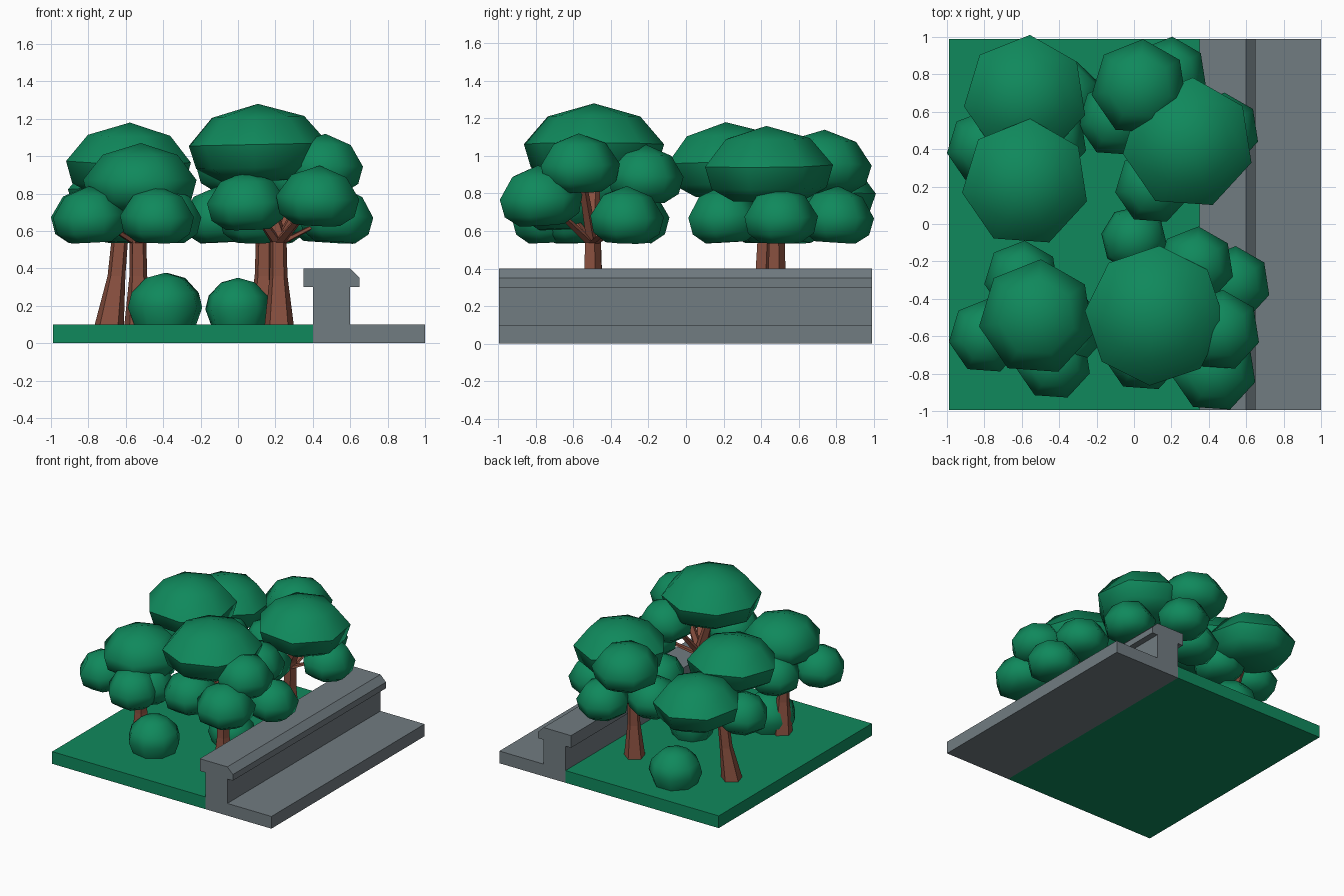
import bpy, bmesh, math
from mathutils import Vector, Matrix

if "Cube" in bpy.data.objects:
    bpy.data.objects.remove(bpy.data.objects["Cube"])


def material(name, rgb):
    m = bpy.data.materials.new(name)
    m.diffuse_color = (*rgb, 1)
    m.use_nodes = True
    m.node_tree.nodes["Principled BSDF"].inputs["Base Color"].default_value = m.diffuse_color
    return m


GREEN = material("leaf_green", (0.005, 0.25, 0.107))
GREY = material("stone_grey", (0.165, 0.20, 0.22))
BROWN = material("bark_brown", (0.25, 0.08, 0.05))


def finish(bm, name, mat, smooth=None):
    bmesh.ops.recalc_face_normals(bm, faces=bm.faces)
    me = bpy.data.meshes.new(name)
    bm.to_mesh(me)
    bm.free()
    ob = bpy.data.objects.new(name, me)
    bpy.context.collection.objects.link(ob)
    me.materials.append(mat)
    if smooth:
        bpy.ops.object.select_all(action='DESELECT')
        ob.select_set(True)
        bpy.context.view_layer.objects.active = ob
        bpy.ops.object.shade_smooth_by_angle(angle=math.radians(smooth))


def skin(bm, rings):
    for a, b in zip(rings, rings[1:]):
        n = len(a)
        for i in range(n):
            bm.faces.new((a[i], a[(i + 1) % n], b[(i + 1) % n], b[i]))


def extrude_profile(name, pts, mat):
    """Extrude an x-z section along y, closed at both ends."""
    bm = bmesh.new()
    rings = [[bm.verts.new((x, y, z)) for x, z in pts] for y in (-0.995, 0.99)]
    skin(bm, rings)
    for r in rings:
        bm.faces.new(r)
    finish(bm, name, mat)


LEAF = [(0.55, 0.0), (0.90, 0.17), (1.0, 0.47), (0.66, 0.83)]
BUSH = [(0.82, 0.0), (1.0, 0.34), (0.90, 0.62), (0.52, 0.90)]


def puff(name, x, y, r, top, h, n=7, turn=1.5, lean=(0, 0), profile=LEAF):
    """Low-poly dome: rings of n sides closed by an apex and a flat bottom."""
    bm = bmesh.new()
    r *= 1.04
    rings = [[bm.verts.new((r * f * math.cos(turn + math.tau * i / n),
                            r * f * math.sin(turn + math.tau * i / n),
                            (t - 0.5) * h)) for i in range(n)] for f, t in profile]
    skin(bm, rings)
    bm.faces.new(rings[0])
    apex = bm.verts.new((0, 0, h / 2))
    for i in range(n):
        bm.faces.new((rings[-1][i], rings[-1][(i + 1) % n], apex))
    rot = Matrix.Rotation(-lean[1], 4, 'X') @ Matrix.Rotation(lean[0], 4, 'Y')
    bm.transform(Matrix.Translation((x, y, top - h / 2)) @ rot)
    finish(bm, name, GREEN, 50)


def limb(name, pts, radii, n=5):
    """Tapered many-sided trunk or branch through the points."""
    bm = bmesh.new()
    rings = [[bm.verts.new(Vector(p) + Vector((r * math.cos(0.3 + math.tau * i / n),
                                               r * math.sin(0.3 + math.tau * i / n), 0)))
              for i in range(n)] for p, r in zip(pts, radii)]
    skin(bm, rings)
    bm.faces.new(rings[0])
    bm.faces.new(rings[-1])
    finish(bm, name, BROWN)


def tree(name, base, top, upper, lower):
    """Upper puffs give x, y, radius, top; lower puffs share one size and level."""
    puffs = upper + [(x, y, 0.195, 0.84) for x, y in lower]
    mid = [(b + 2 * t) / 3 for b, t in zip(base, top)]
    limb(name + "_trunk", [(*base, 0.09), (*mid, 0.36), (*top, 0.58), (*upper[0][:2], 0.9)],
         [0.083, 0.05, 0.046, 0.03])
    for i, (x, y, r, z) in enumerate(puffs):
        h = 0.17 + 0.67 * r                       # wider puffs are flatter
        lean = (0.2 * (x - top[0]), 0.2 * (y - top[1]))
        puff(f"{name}_foliage_{i + 1}", x, y, r, z, h, 8 if r > 0.35 else 7, 1.5, lean)
        if i:
            limb(f"{name}_branch_{i}", [(*top, 0.53), (x, y, z - h / 2)], [0.035, 0.02])


# Ground slab and kerb wall with pavement
extrude_profile("grass", [(-0.99, 0), (0.4, 0), (0.4, 0.1), (-0.99, 0.1)], GREEN)
extrude_profile("wall_and_pavement",
                [(0.4, 0), (1, 0), (1, 0.1), (0.6, 0.1), (0.6, 0.3), (0.65, 0.3), (0.65, 0.35),
                 (0.6, 0.4), (0.35, 0.4), (0.35, 0.3), (0.4, 0.3)], GREY)

# Four trees
tree("front_left_tree", (-0.53, -0.49), (-0.535, -0.5),
     [(-0.52, -0.50, 0.30, 1.07)],
     [(-0.79, -0.60), (-0.43, -0.74), (-0.60, -0.29), (-0.39, -0.60)])
tree("front_right_tree", (0.22, -0.50), (0.215, -0.5),
     [(0.11, -0.49, 0.36, 1.28), (0.33, -0.22, 0.20, 1.06), (0.46, -0.57, 0.21, 1.12),
      (0.43, -0.78, 0.22, 0.95), (0.05, -0.68, 0.21, 0.92)],
     [(0.53, -0.32)])
tree("back_left_tree", (-0.69, 0.39), (-0.63, 0.42),
     [(-0.58, 0.22, 0.33, 1.18), (-0.58, 0.68, 0.32, 1.02)],
     [(-0.80, 0.41), (-0.45, 0.45)])
tree("back_right_tree", (0.13, 0.48), (0.14, 0.48),
     [(0.29, 0.43, 0.34, 1.16), (0.03, 0.73, 0.25, 1.14)],
     [(0.47, 0.50), (0.19, 0.80), (0.10, 0.20), (-0.10, 0.56)])

# Bushes
for i, (x, y, r) in enumerate([(-0.39, -0.53, 0.195), (-0.38, 0.68, 0.195), (0, -0.08, 0.17)]):
    top = 0.17 + 1.06 * r
    puff(f"bush_{i + 1}", x, y, r, top, top - 0.095, 8, 0.2 + i, profile=BUSH)
